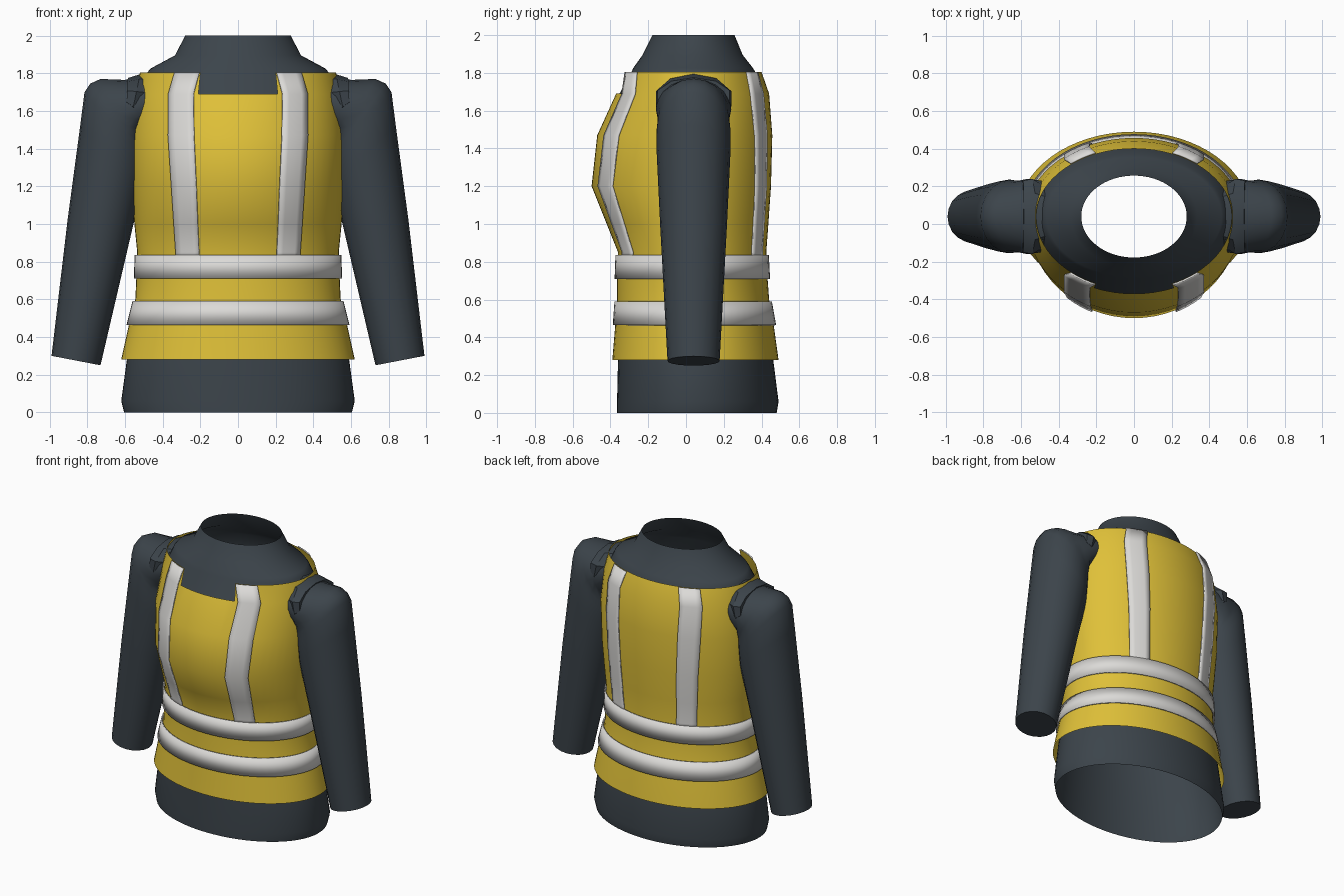
import bpy, bmesh, math

if "Cube" in bpy.data.objects:
    bpy.data.objects.remove(bpy.data.objects["Cube"])


def material(name, rgb):
    m = bpy.data.materials.new(name)
    m.diffuse_color = (*rgb, 1)
    m.use_nodes = True
    m.node_tree.nodes["Principled BSDF"].inputs["Base Color"].default_value = m.diffuse_color
    return m


DARK = material("charcoal_cloth", (0.045, 0.058, 0.07))
YELLOW = material("safety_yellow", (0.74, 0.53, 0.04))
SILVER = material("reflective_silver", (0.71, 0.70, 0.68))
CY = 0.04  # depth of the body axis

# Vest sections: height, half width, front depth, back depth
VEST = [(0.28, .62, -.39, .49), (0.46, .58, -.375, .465), (0.60, .545, -.365, .44),
        (0.71, .54, -.365, .432), (0.85, .535, -.36, .425), (1.00, .55, -.42, .436),
        (1.20, .567, -.50, .45), (1.47, .575, -.47, .457), (1.69, .55, -.37, .44),
        (1.805, .52, -.345, .40)]


def section(z):
    """Interpolated vest section at a height."""
    for a, b in zip(VEST, VEST[1:]):
        if z <= b[0] + 1e-6:
            t = (z - a[0]) / (b[0] - a[0])
            return [p + (q - p) * t for p, q in zip(a, b)][1:]
    return VEST[-1][1:]


def ring(z, rx, yf, yb, off=0.0, n=64):
    """Ellipse with separate front and back depths."""
    pts = []
    for k in range(n):
        a = 2 * math.pi * k / n
        ry = (yb - CY if math.sin(a) > 0 else CY - yf) + off
        pts.append(((rx + off) * math.cos(a), CY + ry * math.sin(a), z))
    return pts


def loft(name, rows, mat, closed=True, caps=False, thick=0.0, cut=None, angle=40):
    """Skin rows of points into a surface."""
    bm = bmesh.new()
    vs = [[bm.verts.new(p) for p in r] for r in rows]
    n = len(rows[0])
    for lo, hi in zip(vs, vs[1:]):
        for k in range(n if closed else n - 1):
            j = (k + 1) % n
            bm.faces.new((lo[k], lo[j], hi[j], hi[k]))
    if caps:
        bm.faces.new(vs[0])
        bm.faces.new(vs[-1])
        bmesh.ops.recalc_face_normals(bm, faces=bm.faces)
    if cut:
        gone = [f for f in bm.faces if cut(f.calc_center_median())]
        bmesh.ops.delete(bm, geom=gone, context='FACES')
    me = bpy.data.meshes.new(name)
    bm.to_mesh(me)
    bm.free()
    me.materials.append(mat)
    ob = bpy.data.objects.new(name, me)
    bpy.context.collection.objects.link(ob)
    if thick:
        mod = ob.modifiers.new("thickness", 'SOLIDIFY')
        mod.thickness, mod.offset = thick, -1
    bpy.ops.object.select_all(action='DESELECT')
    bpy.context.view_layer.objects.active = ob
    ob.select_set(True)
    bpy.ops.object.shade_smooth_by_angle(angle=math.radians(angle))
    return ob


# Shirt body with open hem and raised collar
body = [ring(0, .605, -.365, .48), ring(.06, .62, -.365, .49), ring(.28, .59, -.36, .462)]
body += [ring(*v, off=-.018) for v in VEST[1:-1]]
body += [ring(1.80, .485, -.29, .37), ring(1.825, .465, -.28, .355),
         ring(1.895, .335, -.23, .30), ring(2.0, .28, -.178, .257)]
loft("shirt_body", body, DARK)

# Vest shell with a square front neckline
loft("vest", [ring(*v) for v in VEST], YELLOW,
     cut=lambda c: c.z > 1.69 and c.y < 0 and abs(c.x) < .2)

# Two reflective waist bands
for name, z0, z1 in (("upper_band", .71, .835), ("lower_band", .465, .59)):
    loft(name, [ring(z, *section(z), off=.013) for z in (z0, z1)], SILVER, thick=.009)


# Vertical reflective straps, front and back on both sides
def strap(name, side, front):
    widths = [(.82, .208, .332), (.85, .208, .332), (1.0, .215, .342), (1.2, .223, .355),
              (1.47, .235, .373), (1.69, .238, .372), (1.805, .207, .338)]
    rows = []
    for z, xi, xo in widths:
        rx, yf, yb = section(z)
        row = []
        for k in range(5):
            x = side * (xi + (xo - xi) * k / 4)
            f = math.sqrt(1 - (x / rx) ** 2)
            y = CY + (yf - CY) * f - .012 if front else CY + (yb - CY) * f + .012
            row.append((x, y, z))
        row.sort(reverse=not front)
        rows.append(row)
    loft(name, rows, SILVER, closed=False, thick=.009)


# Sleeve sections: outer point (x, z), inner point (x, z), half depth
SLEEVE = [((.48, 1.79), (.50, 1.50), .19), ((.60, 1.765), (.53, 1.45), .20),
          ((.73, 1.77), (.50, 1.38), .19), ((.785, 1.745), (.49, 1.35), .19),
          ((.815, 1.70), (.49, 1.31), .195), ((.838, 1.52), (.50, 1.22), .195),
          ((.905, 1.02), (.562, .97), .177), ((.99, .30), (.73, .25), .138)]
# Shoulder seam collar sections
SEAM = [((.45, 1.80), (.53, 1.50), .17), ((.52, 1.795), (.575, 1.53), .21),
        ((.585, 1.775), (.595, 1.58), .20)]


def tube(name, side, sections, n, angle):
    rows = []
    for (ox, oz), (ix, iz), ry in sections:
        row = []
        for k in range(n):
            a = 2 * math.pi * k / n
            t = .5 + .5 * math.cos(a)
            row.append((side * (ix + (ox - ix) * t), CY + ry * math.sin(a), iz + (oz - iz) * t))
        rows.append(row)
    loft(name, rows, DARK, caps=True, angle=angle)


for side, tag in ((-1, "right"), (1, "left")):
    strap("front_strap_" + tag, side, True)
    strap("back_strap_" + tag, side, False)
    tube("sleeve_" + tag, side, SLEEVE, 20, 50)
    tube("shoulder_seam_" + tag, side, SEAM, 10, 30)
